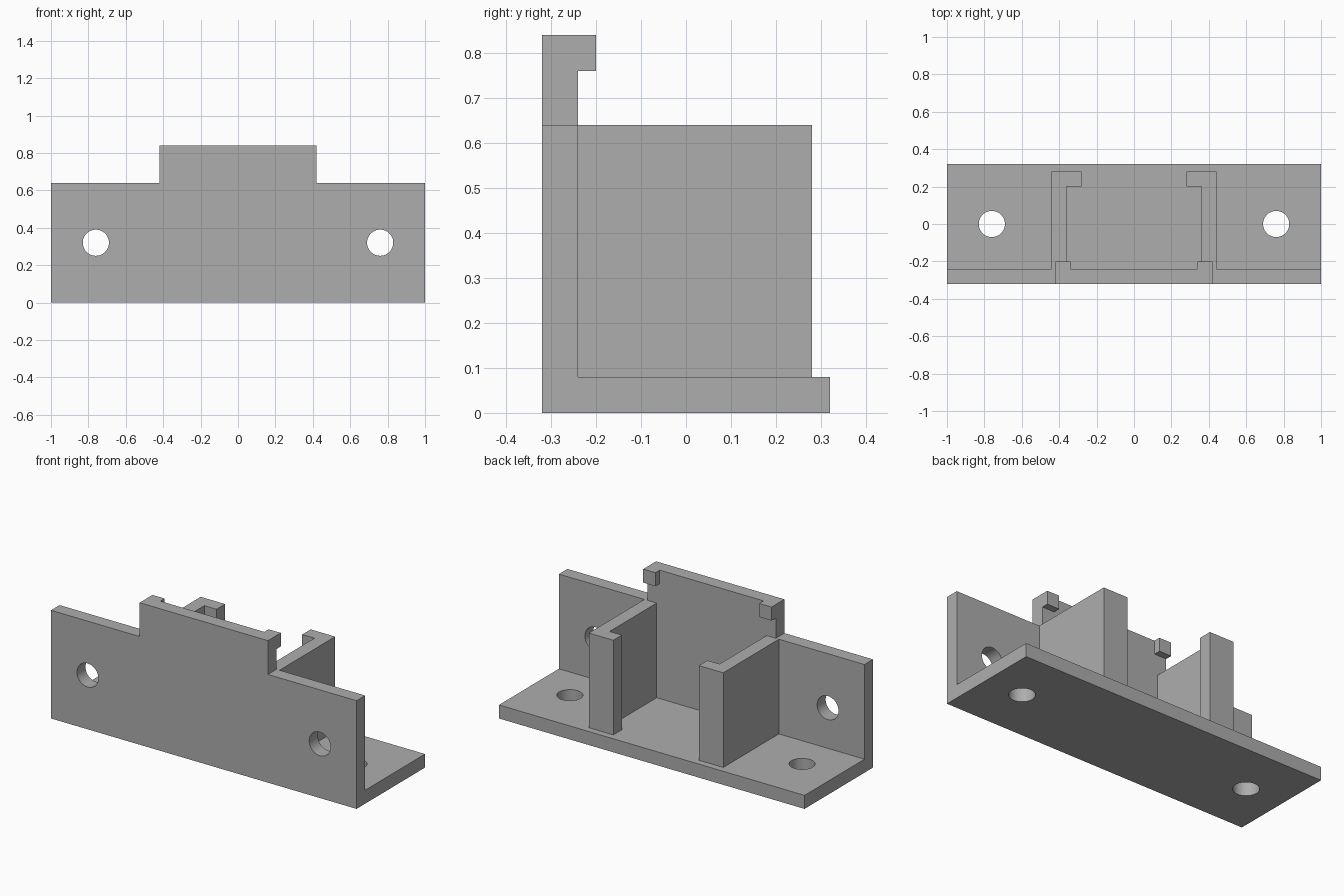
import bpy
import bmesh
import math
from mathutils import Matrix, Vector

if "Cube" in bpy.data.objects:
    bpy.data.objects.remove(bpy.data.objects["Cube"], do_unlink=True)

grey = bpy.data.materials.new("plain grey")
grey.use_nodes = True
colour = (0.42, 0.42, 0.42, 1)
grey.diffuse_color = colour
grey.node_tree.nodes["Principled BSDF"].inputs["Base Color"].default_value = colour


def finish(name, bm):
    bmesh.ops.recalc_face_normals(bm, faces=bm.faces)
    mesh = bpy.data.meshes.new(name)
    bm.to_mesh(mesh)
    bm.free()
    mesh.materials.append(grey)
    obj = bpy.data.objects.new(name, mesh)
    bpy.context.collection.objects.link(obj)
    return obj


def prism(name, outline, axis, start, end):
    """Extrude a 2D outline along y (outline in x, z) or z (outline in x, y)."""
    bm = bmesh.new()
    place = (lambda a, b: (a, start, b)) if axis == "y" else (lambda a, b: (a, b, start))
    face = bm.faces.new([bm.verts.new(place(a, b)) for a, b in outline])
    step = Vector((0, end - start, 0) if axis == "y" else (0, 0, end - start))
    extruded = bmesh.ops.extrude_face_region(bm, geom=[face])["geom"]
    verts = [v for v in extruded if isinstance(v, bmesh.types.BMVert)]
    bmesh.ops.translate(bm, verts=verts, vec=step)
    return finish(name, bm)


def rectangle(x0, x1, b0, b1):
    return [(x0, b0), (x1, b0), (x1, b1), (x0, b1)]


def drill(obj, centre, rotation):
    """Cut one round screw hole through a plate."""
    bm = bmesh.new()
    bmesh.ops.create_cone(bm, cap_ends=True, segments=48, radius1=0.07, radius2=0.07,
                          depth=0.3, matrix=Matrix.Translation(centre) @ rotation)
    cutter = finish("hole_cutter", bm)
    cutter.hide_render = True
    mod = obj.modifiers.new("hole", "BOOLEAN")
    mod.operation, mod.solver, mod.object = "DIFFERENCE", "EXACT", cutter
    bpy.ops.object.select_all(action="DESELECT")
    bpy.context.view_layer.objects.active = obj
    obj.select_set(True)
    bpy.ops.object.modifier_apply(modifier=mod.name)
    bpy.data.objects.remove(cutter, do_unlink=True)


# Upright front plate with its raised centre tab
half_plate = [(1, 0), (1, 0.64), (0.42, 0.64), (0.42, 0.84)]
front_plate = prism("front_plate",
                    half_plate + [(-x, z) for x, z in reversed(half_plate)],
                    "y", -0.32, -0.24)

# Base plate behind it
base_plate = prism("base_plate", rectangle(-1, 1, -0.24, 0.32), "z", 0, 0.08)

# Screw holes through both plates
for x in (-0.76, 0.76):
    drill(front_plate, Vector((x, -0.28, 0.32)), Matrix.Rotation(math.pi / 2, 4, "X"))
    drill(base_plate, Vector((x, 0, 0.04)), Matrix.Identity(4))

for plate in (front_plate, base_plate):
    bpy.ops.object.select_all(action="DESELECT")
    bpy.context.view_layer.objects.active = plate
    plate.select_set(True)
    bpy.ops.object.shade_smooth_by_angle(angle=math.radians(30))

# Side walls with inward lips, and the small hooks on the tab
wall = [(0.36, -0.24), (0.44, -0.24), (0.44, 0.28),
        (0.28, 0.28), (0.28, 0.2), (0.36, 0.2)]
for side, s in (("left", 1), ("right", -1)):
    prism(side + "_wall", [(s * x, y) for x, y in wall], "z", 0.08, 0.64)
    prism(side + "_hook", rectangle(s * 0.34, s * 0.42, 0.76, 0.84), "y", -0.24, -0.2)
